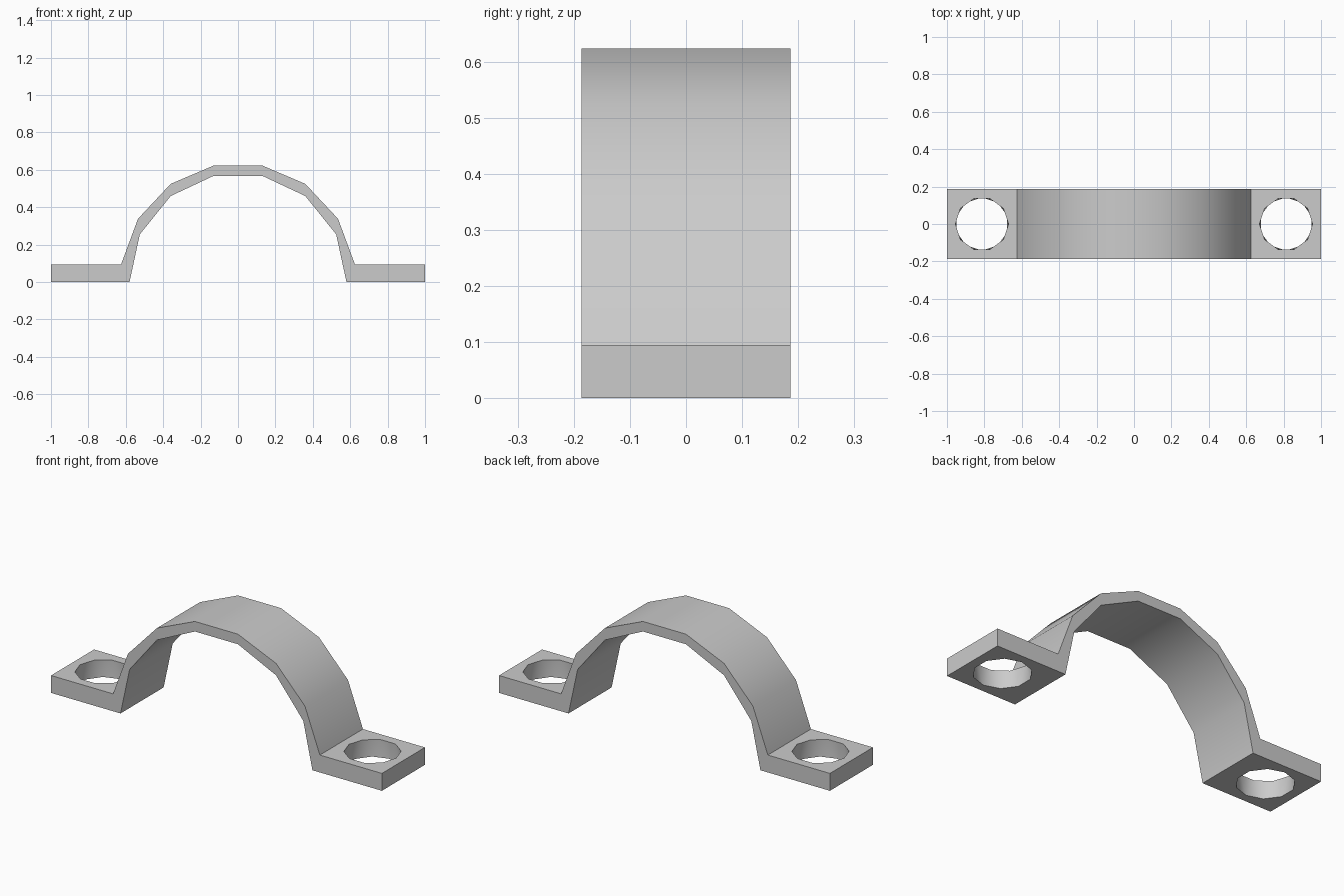
import bpy, bmesh, math

cube = bpy.data.objects.get("Cube")
if cube:
    bpy.data.objects.remove(cube, do_unlink=True)

HALF_WIDTH = 0.186
FLANGE_TOP = 0.095
HOLE_X, HOLE_R, HOLE_SIDES = 0.813, 0.142, 10

# Half profile in x and z: outer skin from the flange up, inner skin from the crown down
outer = [(1, 0), (1, FLANGE_TOP), (0.625, FLANGE_TOP), (0.535, 0.338), (0.36, 0.525), (0.13, 0.623)]
inner = [(0.13, 0.568), (0.36, 0.46), (0.525, 0.255), (0.58, 0)]


def mirrored(points):
    return [(-x, z) for x, z in reversed(points)]


profile = outer + mirrored(outer) + mirrored(inner) + inner

bm = bmesh.new()
front = [bm.verts.new((x, -HALF_WIDTH, z)) for x, z in profile]
back = [bm.verts.new((x, HALF_WIDTH, z)) for x, z in profile]
bm.faces.new(front)
bm.faces.new(back)


def edge_loop(verts):
    """Return the closed loop of edges, making those that are missing."""
    edges = []
    for a, b in zip(verts, verts[1:] + verts[:1]):
        edges.append(bm.edges.get((a, b)) or bm.edges.new((a, b)))
    return edges


def hole_ring(x, z, turn):
    ring = []
    for i in range(HOLE_SIDES):
        a = math.tau * (i + turn) / HOLE_SIDES
        ring.append(bm.verts.new((x + HOLE_R * math.cos(a), HOLE_R * math.sin(a), z)))
    return ring


# Strip of faces around the profile, with a pierced face on the flange tops and bottoms
rings = {}
count = len(profile)
for i in range(count):
    j = (i + 1) % count
    quad = [front[i], front[j], back[j], back[i]]
    (x1, z1), (x2, z2) = profile[i], profile[j]
    if z1 == z2 and z1 <= FLANGE_TOP:
        side = math.copysign(1, x1)
        top = z1 > 0
        ring = hole_ring(side * HOLE_X, z1, 0 if top else 0.5)
        rings[side, top] = ring
        bmesh.ops.triangle_fill(bm, edges=edge_loop(quad) + edge_loop(ring), use_beauty=True)
    else:
        bm.faces.new(quad)

# Hole walls: triangles between the staggered upper and lower rims
for side in (-1, 1):
    high, low = rings[side, True], rings[side, False]
    for i in range(HOLE_SIDES):
        j = (i + 1) % HOLE_SIDES
        bm.faces.new((high[i], high[j], low[i]))
        bm.faces.new((high[j], low[j], low[i]))

bmesh.ops.recalc_face_normals(bm, faces=bm.faces[:])
mesh = bpy.data.meshes.new("strap_clamp")
bm.to_mesh(mesh)
bm.free()

# Plain grey metal
grey = bpy.data.materials.new("grey_metal")
grey.use_nodes = True
grey.diffuse_color = (0.6, 0.6, 0.6, 1)
grey.node_tree.nodes["Principled BSDF"].inputs["Base Color"].default_value = grey.diffuse_color
mesh.materials.append(grey)

clamp = bpy.data.objects.new("strap_clamp", mesh)
bpy.context.collection.objects.link(clamp)
bpy.ops.object.select_all(action="DESELECT")
clamp.select_set(True)
bpy.context.view_layer.objects.active = clamp
bpy.ops.object.shade_smooth_by_angle(angle=math.radians(35))
